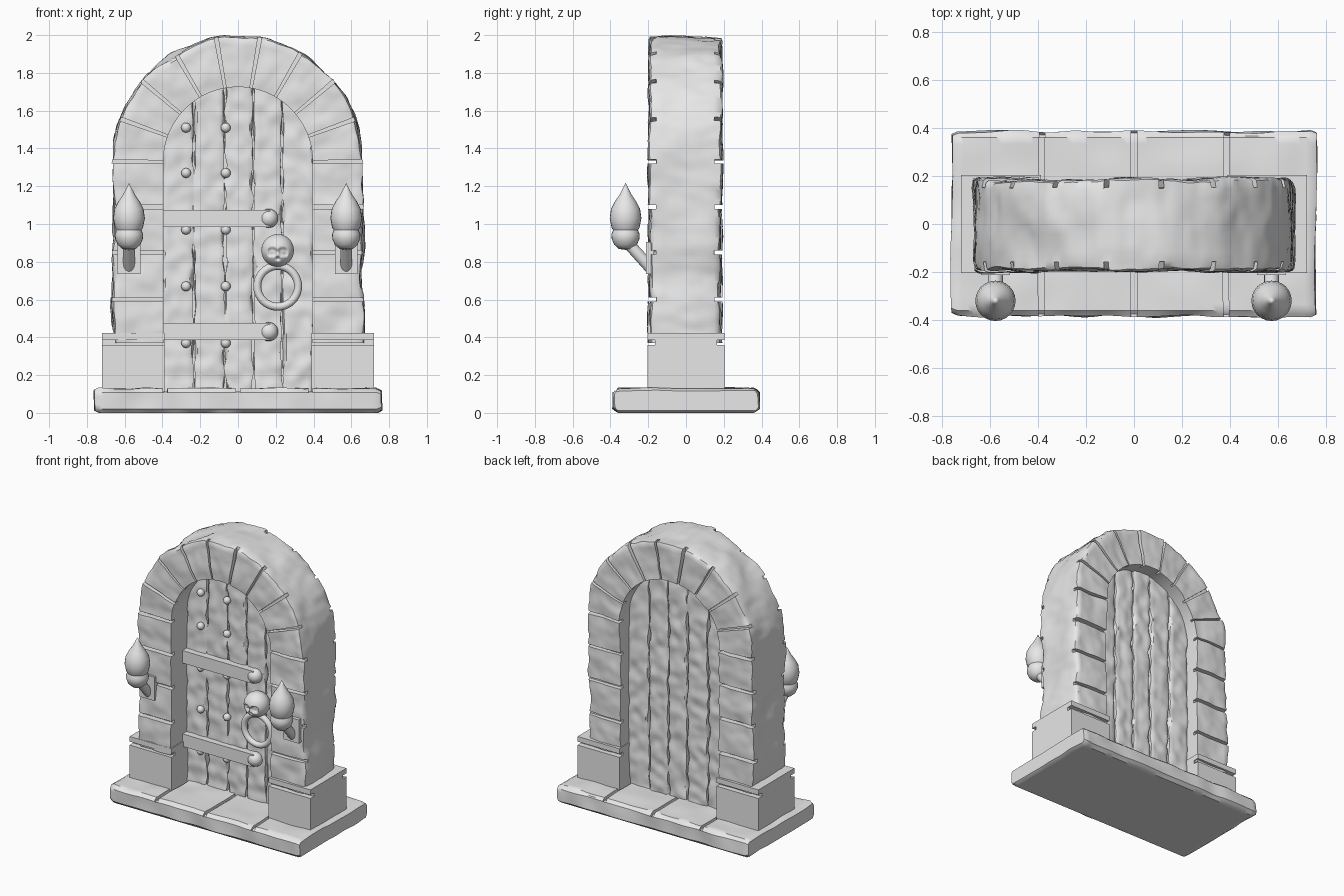
import bpy, bmesh, math, random
from mathutils import Vector, noise

random.seed(4)
if "Cube" in bpy.data.objects:
    bpy.data.objects.remove(bpy.data.objects["Cube"], do_unlink=True)

grey = bpy.data.materials.new("plain_grey")
grey.use_nodes = True
grey.diffuse_color = (0.8, 0.8, 0.8, 1)
grey.node_tree.nodes["Principled BSDF"].inputs["Base Color"].default_value = (0.8, 0.8, 0.8, 1)


def finish(obj, name):
    """Name, colour and shade one part."""
    obj.name = name
    obj.data.materials.append(grey)
    bpy.ops.object.select_all(action="DESELECT")
    obj.select_set(True)
    bpy.context.view_layer.objects.active = obj
    bpy.ops.object.shade_smooth_by_angle(angle=math.radians(38))
    return obj


def loft(name, rings):
    """Skin a row of equal closed rings and cap both ends."""
    bm = bmesh.new()
    rows = [[bm.verts.new(p) for p in ring] for ring in rings]
    n = len(rows[0])
    for a, b in zip(rows, rows[1:]):
        for i in range(n):
            j = (i + 1) % n
            bm.faces.new((a[i], a[j], b[j], b[i]))
    bm.faces.new(rows[0])
    bm.faces.new(rows[-1])
    bmesh.ops.remove_doubles(bm, verts=bm.verts, dist=0.0002)
    bmesh.ops.recalc_face_normals(bm, faces=bm.faces)
    mesh = bpy.data.meshes.new(name)
    bm.to_mesh(mesh)
    bm.free()
    obj = bpy.data.objects.new(name, mesh)
    bpy.context.collection.objects.link(obj)
    return finish(obj, name)


def rect_ring(nu, nv):
    """Points (u, v) around a square from -1 to 1."""
    us = [2 * i / nu - 1 for i in range(nu)]
    vs = [2 * i / nv - 1 for i in range(nv)]
    return ([(u, -1) for u in us] + [(1, v) for v in vs]
            + [(-u, 1) for u in us] + [(-1, -v) for v in vs])


def rough(x, y, z, freq, amp):
    return amp * noise.noise(Vector((x, y, z)) * freq)


def revolve(name, profile, x, y, sides=24):
    turns = [2 * math.pi * i / sides for i in range(sides)]
    return loft(name, [[(x + r * math.cos(t), y + r * math.sin(t), z) for t in turns]
                       for r, z in profile])


def box(name, lo, hi):
    rect = [(lo[1], lo[2]), (hi[1], lo[2]), (hi[1], hi[2]), (lo[1], hi[2])]
    return loft(name, [[(x, y, z) for y, z in rect] for x in (lo[0], hi[0])])


def ball(name, pos, r, segs=24):
    bpy.ops.mesh.primitive_uv_sphere_add(segments=segs, ring_count=segs // 2, radius=r, location=pos)
    return finish(bpy.context.object, name)


def stations(marks, steps, edge):
    """Sample between marks, with a sunken pair of samples at each joint."""
    out = []
    for k, (a, b) in enumerate(zip(marks, marks[1:])):
        a, b = Vector(a), Vector(b)
        ts = [edge + (1 - 2 * edge) * i / steps for i in range(steps + 1)]
        out.append((a.lerp(b, ts[0]), True, k))
        out += [(a.lerp(b, t), False, k) for t in ts]
        out.append((a.lerp(b, ts[-1]), True, k))
    return out


# Stone arch: jambs and wedge stones swept as one wall with cut joints
SPRING, INNER, OUTER = 1.33, 0.395, 0.662
jamb = [0.12, 0.36, 0.6, 0.85, 1.09]
marks = ([(180, z) for z in jamb] + [(180 - 20 * i, SPRING) for i in range(10)]
         + [(0, z) for z in reversed(jamb)])
tilt = [random.uniform(-0.006, 0.006) for _ in marks]
rings = []
for (deg, zc), deep, k in stations(marks, 12, 0.045):
    a = math.radians(deg)
    ring = []
    for u, v in rect_ring(12, 10):
        t = (u + 1) / 2
        r = INNER + (OUTER - INNER) * t
        x, z, y = r * math.cos(a), zc + r * math.sin(a), 0.19 * v
        r += t * t * (rough(x, y, z, 5, 0.022) + rough(x, y, z, 16, 0.008))
        if abs(v) == 1:
            sink = 0.035 if deep else rough(x, y, z, 7, 0.012) + rough(x, y, z, 18, 0.005) + tilt[k]
            if u == 1 and not deep:
                sink += 0.008
                r -= 0.006
            y -= v * sink
        ring.append((r * math.cos(a), y - 0.004, min(2.0, zc + r * math.sin(a))))
    rings.append(ring)
loft("stone_arch", rings)

# Base slab with three joints across the top
rings = []
slab = stations([(x, 0) for x in (-0.77, -0.385, 0, 0.385, 0.77)], 16, 0.03)[1:-1]
for i, ((sx, _), deep, k) in enumerate(slab):
    end = i in (0, len(slab) - 1)
    ring = []
    for u, v in rect_ring(30, 6):
        corner = 0.97 if abs(u) == 1 and abs(v) == 1 else 1
        y = 0.385 * u * corner * (0.975 if end else 1)
        z = 0.065 + 0.065 * v * (0.8 if end or corner < 1 else 1)
        x = sx + rough(0, y, z, 6, 0.012) * abs(sx) / 0.77
        if abs(u) == 1:
            y += rough(x, y, z, 6, 0.014)
        if v == 1:
            z += -0.022 if deep else rough(x, y, z, 6, 0.01)
        ring.append((x, y, max(0, z)))
    rings.append(ring)
loft("base_slab", rings)

# Plinths with a slot along front and back
half = [(0.205, 0.11), (0.205, 0.36), (0.165, 0.36), (0.165, 0.385), (0.205, 0.385), (0.205, 0.422)]
outline = half + [(-y, z) for y, z in reversed(half)]
for side, s in (("left", 1), ("right", -1)):
    loft(side + "_plinth", [[(s * x, y, z) for y, z in outline] for x in (0.388, 0.72)])


# Door planks, trimmed to the arch
def plank(name, x0, x1, y0, y1, jag):
    rings = []
    for i in range(91):
        t = i / 90
        ring = []
        for u, v in rect_ring(10, 4):
            x = (x0 + x1) / 2 + u * ((x1 - x0) / 2 - 0.5 * jag)
            top = SPRING + math.sqrt(max(0, 0.41 ** 2 - x * x))
            z = 0.11 + t * (top - 0.11)
            if abs(u) == 1:
                x += rough(x0, u + v, z, 11, 1.3 * jag)
            y = (y0 + y1) / 2 + v * (y1 - y0) / 2
            if abs(v) == 1:
                y += rough(x, y, z, 14, jag)
                if abs(u) == 1:
                    y -= v * 0.5 * jag
            ring.append((max(-0.405, min(0.405, x)), y, z))
        rings.append(ring)
    loft(name, rings)


seams = [-0.405, -0.235, -0.07, 0.08, 0.235, 0.405]
for i in range(5):
    plank(f"door_plank_{i + 1}", seams[i], seams[i + 1], -0.022, 0.09, 0.012)
plank("door_core", -0.4, 0.4, 0.015, 0.055, 0)

# Iron straps and rivets
for label, z in (("upper", 1.03), ("lower", 0.43)):
    box(label + "_strap", (-0.397, -0.068, z - 0.045), (0.17, -0.01, z + 0.045))
    ball(label + "_strap_end", (0.163, -0.035, z), 0.05)
for i, z in enumerate((1.51, 1.27, 0.97, 0.67, 0.37)):
    for x in (-0.275, -0.065):
        ball(f"rivet_{i + 1}", (x, -0.032, z), 0.026, 16)

# Skull knocker with pressed eye sockets and nose, and its ring
skull = ball("knocker_skull", (0.21, -0.085, 0.86), 0.086, 64)
for v in skull.data.vertices:
    if v.co.y < 0:
        for ex, ez, er in ((-0.03, -0.008, 0.024), (0.03, -0.008, 0.024), (0, -0.042, 0.011)):
            if math.hypot(v.co.x - ex, v.co.z - ez) < er:
                v.co.y += 0.025
bpy.ops.mesh.primitive_torus_add(major_radius=0.108, minor_radius=0.021, major_segments=40, minor_segments=14,
                                 location=(0.21, -0.075, 0.67), rotation=(math.pi / 2, 0, 0))
finish(bpy.context.object, "knocker_ring")

# Wall torches
flame = [(0, 0.93), (0.05, 0.945), (0.074, 0.98), (0.084, 1.03), (0.077, 1.08),
         (0.056, 1.12), (0.032, 1.155), (0.014, 1.19), (0, 1.218)]
cup = [(0, 0.863), (0.035, 0.868), (0.06, 0.89), (0.073, 0.92), (0.075, 0.945), (0.066, 0.968), (0, 0.975)]
for side, x in (("left", 0.573), ("right", -0.577)):
    revolve(side + "_torch_flame", flame, x, -0.32)
    revolve(side + "_torch_cup", cup, x, -0.32)
    box(side + "_torch_plate", (x - 0.06, -0.213, 0.735), (x + 0.06, -0.17, 0.905))
    bpy.ops.mesh.primitive_cylinder_add(vertices=20, radius=0.031, depth=0.18, location=(x, -0.242, 0.827),
                                        rotation=(math.radians(42), 0, 0))
    finish(bpy.context.object, side + "_torch_handle")
